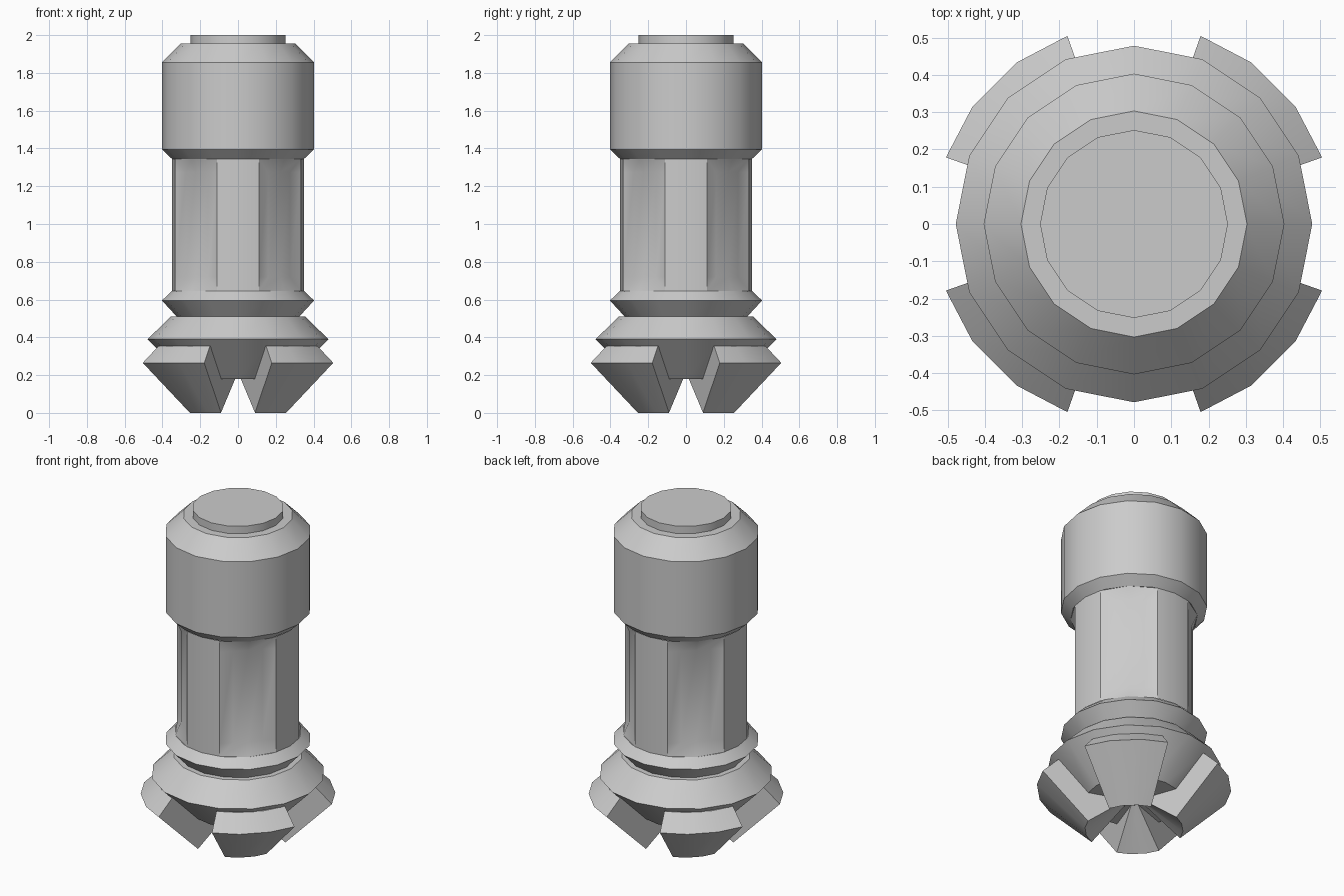
import bpy, bmesh
from math import radians, cos, sin, tau

cube = bpy.data.objects.get("Cube")
if cube:
    bpy.data.objects.remove(cube, do_unlink=True)

steel = bpy.data.materials.new("grey_steel")
steel.use_nodes = True
colour = (0.6, 0.6, 0.6, 1)
steel.diffuse_color = colour
steel.node_tree.nodes["Principled BSDF"].inputs["Base Color"].default_value = colour


def finish(name, bm):
    """Clean up a bmesh and turn it into a shaded object."""
    bmesh.ops.remove_doubles(bm, verts=bm.verts, dist=0.0005)
    bmesh.ops.recalc_face_normals(bm, faces=bm.faces)
    mesh = bpy.data.meshes.new(name)
    bm.to_mesh(mesh)
    bm.free()
    mesh.materials.append(steel)
    obj = bpy.data.objects.new(name, mesh)
    bpy.context.collection.objects.link(obj)
    bpy.ops.object.select_all(action="DESELECT")
    obj.select_set(True)
    bpy.context.view_layer.objects.active = obj
    bpy.ops.object.shade_smooth_by_angle(angle=radians(30))
    return obj


def polar(r, a, z):
    return (r * cos(a), r * sin(a), z)


def bridge(bm, a, b):
    """Join two rings, skipping quads that collapse to triangles or lines."""
    for i in range(len(a)):
        j = (i + 1) % len(a)
        quad = [a[i], a[j], b[j], b[i]]
        pts = []
        for v in quad:
            if all((v.co - p.co).length > 0.0005 for p in pts):
                pts.append(v)
        if len(pts) > 2:
            bm.faces.new(pts)


def lathe(name, profile, sides=16):
    bm = bmesh.new()
    rings = [[bm.verts.new(polar(r, tau * i / sides, z)) for i in range(sides)]
             for r, z in profile]
    for a, b in zip(rings, rings[1:]):
        bridge(bm, a, b)
    bm.faces.new(rings[0])
    bm.faces.new(rings[-1])
    return finish(name, bm)


# Turned parts, each profile listed from bottom to top
lathe("end_cap", [(0.252, 1.94), (0.252, 2.0)])
lathe("collar", [(0.35, 1.345), (0.403, 1.395), (0.403, 1.855), (0.303, 1.955)])
lathe("flange", [(0.32, 0.505), (0.403, 0.595), (0.35, 0.645)])
lathe("drill_head", [(0.27, 0.18), (0.478, 0.39), (0.357, 0.51)])

# Shaft with four bevelled recesses on the diagonals
RIM, FLOOR, RIB = 0.35, 0.318, 18.3
rim_ring = [(RIM, a) for a in (0, RIB, RIB, 45, 90 - RIB, 90 - RIB)]
recess_ring = [(RIM, 0), (RIM, RIB), (FLOOR, 30), (FLOOR, 45), (FLOOR, 60), (RIM, 90 - RIB)]
bm = bmesh.new()
rings = []
for z, quarter in ((0.645, rim_ring), (0.72, recess_ring), (1.275, recess_ring), (1.345, rim_ring)):
    rings.append([bm.verts.new(polar(r, radians(a + 90 * q), z))
                  for q in range(4) for r, a in quarter])
for a, b in zip(rings, rings[1:]):
    bridge(bm, a, b)
finish("shaft", bm)

# Four cutting claws, each a short wedge swept round the axis
claw_profile = [(0.045, 0.18), (0.27, 0), (0.535, 0.265), (0.445, 0.355), (0.2, 0.35)]
for name, centre in (("back_left", 45), ("back_right", 135), ("front_right", 225), ("front_left", 315)):
    bm = bmesh.new()
    slices = [[bm.verts.new(polar(r, radians(centre + off), z)) for r, z in claw_profile]
              for off in (-25.5, -9.25, 9.25, 25.5)]
    for a, b in zip(slices, slices[1:]):
        bridge(bm, a, b)
    bm.faces.new(slices[0])
    bm.faces.new(slices[-1])
    finish("claw_" + name, bm)
